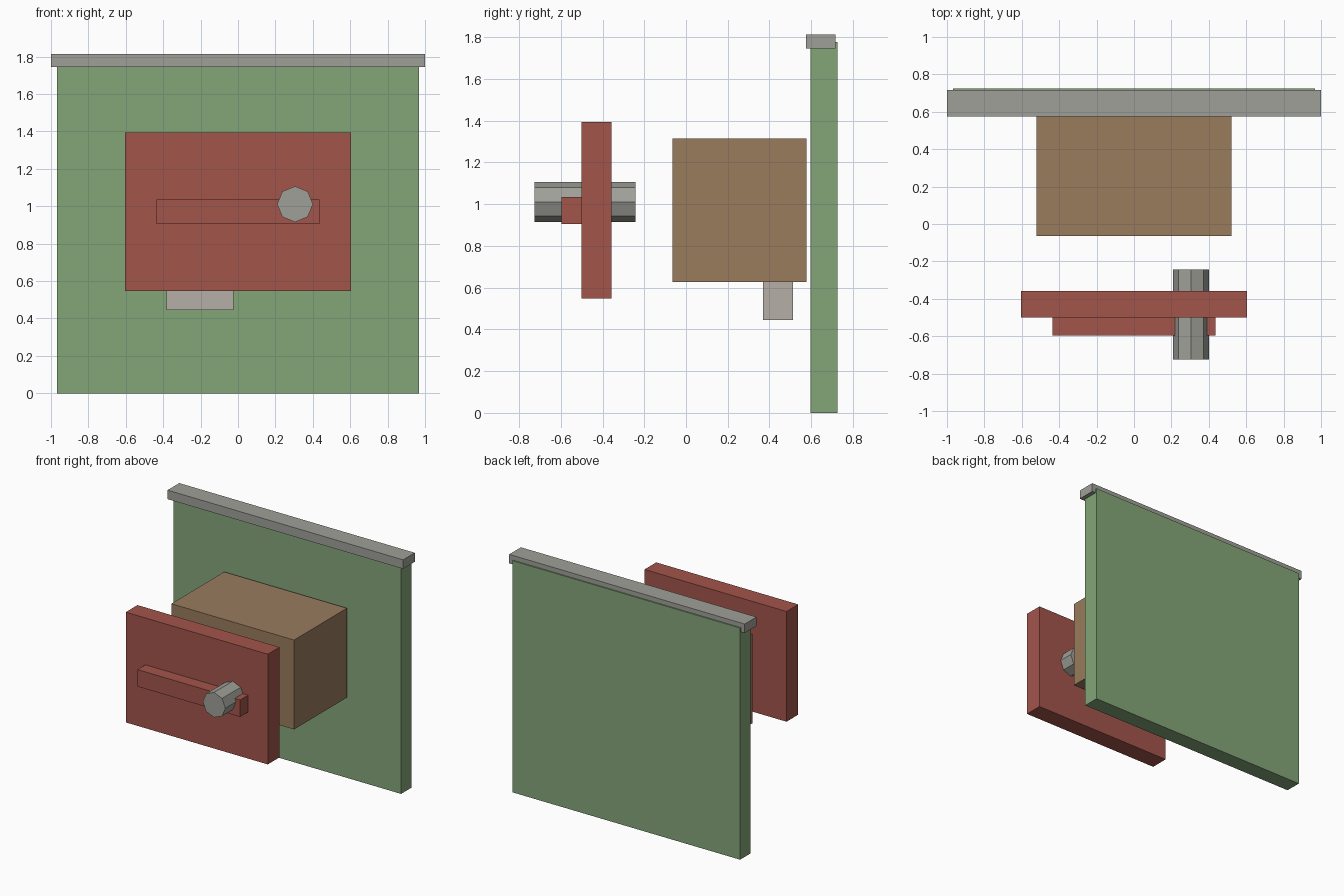
import bpy, math

if "Cube" in bpy.data.objects:
    bpy.data.objects.remove(bpy.data.objects["Cube"])


def material(name, rgb):
    m = bpy.data.materials.new(name)
    m.diffuse_color = (*rgb, 1)
    m.use_nodes = True
    m.node_tree.nodes["Principled BSDF"].inputs["Base Color"].default_value = m.diffuse_color
    return m


green = material("green", (0.23, 0.38, 0.19))
brown = material("brown", (0.32, 0.20, 0.11))
red = material("red", (0.36, 0.09, 0.07))
grey = material("grey", (0.35, 0.35, 0.32))
pale = material("pale", (0.46, 0.43, 0.38))


def box(name, x, y, z, mat):
    """Box from (min, max) pairs on each axis."""
    bpy.ops.mesh.primitive_cube_add(size=1, location=[sum(r) / 2 for r in (x, y, z)])
    o = bpy.context.object
    o.name = name
    o.scale = [r[1] - r[0] for r in (x, y, z)]
    bpy.ops.object.transform_apply(location=False, rotation=False, scale=True)
    o.data.materials.append(mat)
    return o


# Back wall and its cap rail
box("back_panel", (-0.967, 0.967), (0.597, 0.725), (0, 1.778), green)
box("top_rail", (-1, 1), (0.574, 0.716), (1.745, 1.814), grey)

# Main body with the small block under it
box("body", (-0.521, 0.521), (-0.064, 0.577), (0.628, 1.314), brown)
box("lower_block", (-0.382, -0.024), (0.369, 0.513), (0.445, 0.628), pale)

# Front plate with its raised bar
box("front_plate", (-0.603, 0.603), (-0.5, -0.358), (0.548, 1.394), red)
box("front_bar", (-0.436, 0.436), (-0.597, -0.5), (0.905, 1.035), red)

# Eight-sided pin through the plate
bpy.ops.mesh.primitive_cylinder_add(vertices=8, radius=0.096, depth=0.483,
                                    location=(0.305, -0.484, 1.011),
                                    rotation=(math.pi / 2, 0, 0))
pin = bpy.context.object
pin.name = "pin"
pin.data.materials.append(grey)
